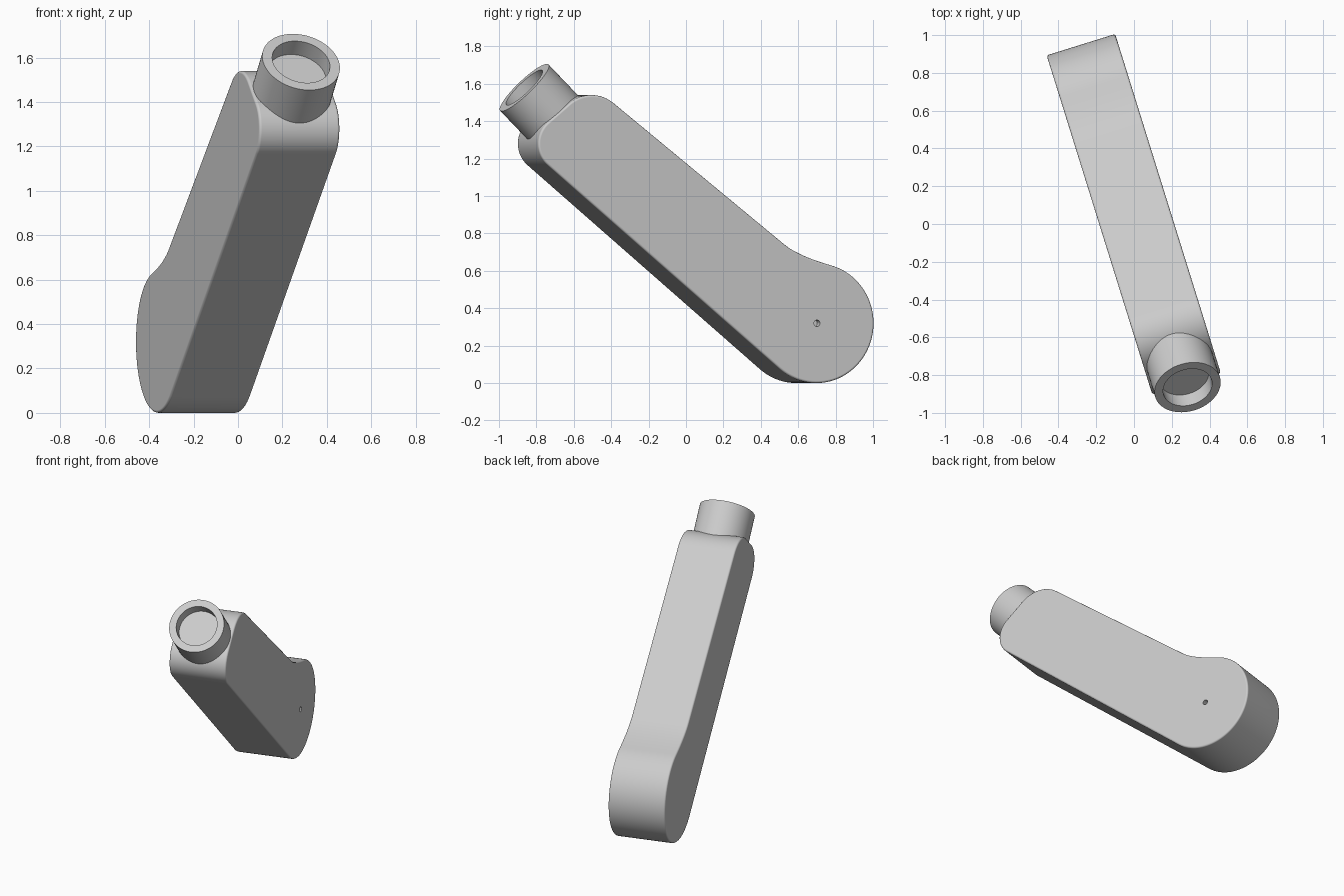
import bpy, bmesh
from math import cos, sin, radians
from mathutils import Matrix, Vector

if "Cube" in bpy.data.objects:
    bpy.data.objects.remove(bpy.data.objects["Cube"], do_unlink=True)

# Single grey material
grey = bpy.data.materials.new("plain_grey")
grey.use_nodes = True
grey.diffuse_color = (0.6, 0.6, 0.6, 1)
grey.node_tree.nodes["Principled BSDF"].inputs["Base Color"].default_value = (0.6, 0.6, 0.6, 1)

TURN = Matrix.Rotation(radians(17.3), 4, 'Z')   # whole model is yawed
MID, HALF = 0.014, 0.19                         # body centre and half thickness


def arc(cy, cz, r, start, end, n):
    angles = [radians(start + (end - start) * i / n) for i in range(n + 1)]
    return [(cy + r * cos(a), cz + r * sin(a)) for a in angles]


def make_object(name, bm, smooth=True):
    bmesh.ops.recalc_face_normals(bm, faces=bm.faces)
    mesh = bpy.data.meshes.new(name)
    bm.to_mesh(mesh)
    bm.free()
    mesh.materials.append(grey)
    obj = bpy.data.objects.new(name, mesh)
    bpy.context.collection.objects.link(obj)
    obj.matrix_world = TURN
    if smooth:
        bpy.ops.object.select_all(action='DESELECT')
        obj.select_set(True)
        bpy.context.view_layer.objects.active = obj
        bpy.ops.object.shade_smooth_by_angle(angle=radians(40))
    return obj


# Body outline: round foot, rounded head, blended shoulder above the foot
foot = arc(0.67, 0.32, 0.32, 75, -130, 64)
head = arc(-0.74, 1.28, 0.15, 230, 132, 20) + arc(-0.59, 1.34, 0.2, 132, 52, 20)
p0, p1, p2 = Vector((0.492, 0.74)), Vector((0.57, 0.679)), Vector(foot[0])
shoulder = []
for i in range(12):
    t = i / 12
    shoulder.append(tuple(p0 * (1 - t) ** 2 + p1 * 2 * t * (1 - t) + p2 * t * t))

bm = bmesh.new()
cap = bm.faces.new([bm.verts.new((MID - HALF, y, z)) for y, z in foot + head + shoulder])
ext = bmesh.ops.extrude_face_region(bm, geom=[cap])
bmesh.ops.translate(bm, vec=(2 * HALF, 0, 0),
                    verts=[g for g in ext["geom"] if isinstance(g, bmesh.types.BMVert)])
rims = [e for e in bm.edges if abs(e.verts[0].co.x - e.verts[1].co.x) < 1e-5]
bmesh.ops.bevel(bm, geom=rims, offset=0.012, segments=3, profile=0.5, affect='EDGES')
body = make_object("body", bm)

# Small blind pin hole in the left face of the foot
bm = bmesh.new()
place = Matrix.Translation((MID + HALF, 0.67, 0.32)) @ Matrix.Rotation(radians(90), 4, 'Y')
bmesh.ops.create_cone(bm, cap_ends=True, segments=24, radius1=0.017, radius2=0.017,
                      depth=0.1, matrix=place)
cutter = make_object("pin_hole_cutter", bm, smooth=False)
cutter.hide_render = True
cutter.hide_set(True)
hole = body.modifiers.new("pin_hole", 'BOOLEAN')
hole.operation = 'DIFFERENCE'
hole.solver = 'EXACT'
hole.object = cutter
normals = body.modifiers.new("flat_sides", 'WEIGHTED_NORMAL')
normals.keep_sharp = True

# Neck: lathed tube with a recessed floor, tilted forward out of the head
bm = bmesh.new()
section = [(0, -0.36), (0.179, -0.36), (0.179, 0), (0.133, 0), (0.133, -0.085), (0, -0.085)]
verts = [bm.verts.new((r, 0, h)) for r, h in section]
edges = [bm.edges.new(pair) for pair in zip(verts, verts[1:])]
bmesh.ops.spin(bm, geom=verts + edges, cent=(0, 0, 0), axis=(0, 0, 1),
               angle=radians(360), steps=64)
bmesh.ops.remove_doubles(bm, verts=bm.verts, dist=1e-4)
bm.transform(Matrix.Translation((MID, -0.91, 1.58)) @ Matrix.Rotation(radians(45), 4, 'X'))
make_object("neck", bm)
